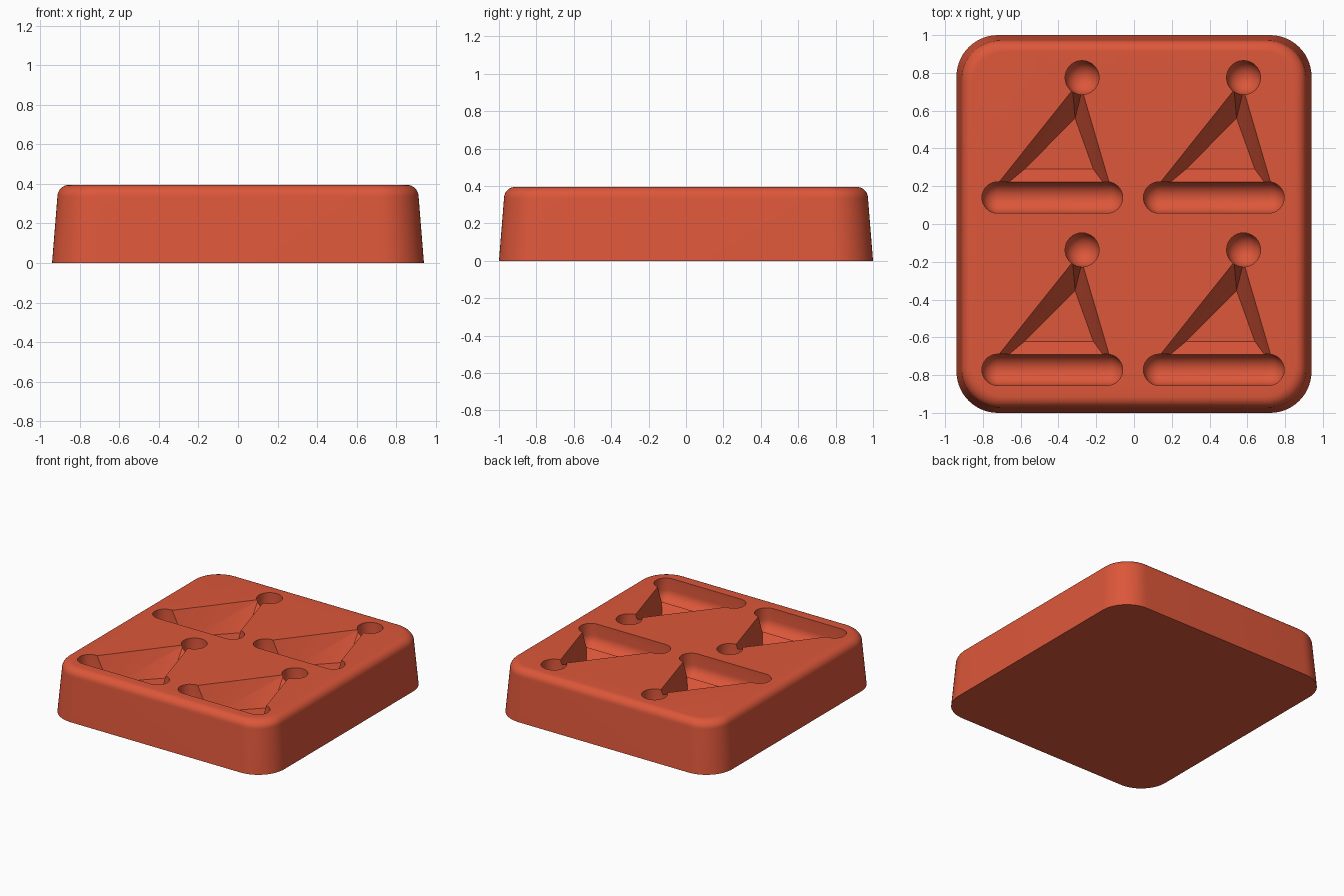
import bpy, bmesh
from math import sin, cos, pi, radians
from mathutils import Vector

old = bpy.data.objects.get("Cube")
if old:
    bpy.data.objects.remove(old)

TOP = 0.395
CELLS = [(x, y) for x in (0, 0.855) for y in (0, -0.912)]

red = bpy.data.materials.new("brick red")
red.use_nodes = True
COLOUR = (0.72, 0.095, 0.042, 1)
red.diffuse_color = COLOUR
red.node_tree.nodes["Principled BSDF"].inputs["Base Color"].default_value = COLOUR


def finish(name, bm):
    bmesh.ops.recalc_face_normals(bm, faces=bm.faces[:])
    mesh = bpy.data.meshes.new(name)
    bm.to_mesh(mesh)
    bm.free()
    mesh.materials.append(red)
    obj = bpy.data.objects.new(name, mesh)
    bpy.context.collection.objects.link(obj)
    return obj


def rounded_ring(bm, hx, hy, r, z, n=14):
    """Closed loop of a rounded rectangle."""
    ring = []
    for k, (sx, sy) in enumerate([(1, 1), (-1, 1), (-1, -1), (1, -1)]):
        for i in range(n + 1):
            a = (k + i / n) * pi / 2
            ring.append(bm.verts.new((sx * (hx - r) + r * cos(a),
                                      sy * (hy - r) + r * sin(a), z)))
    return ring


def hull_cutter(name, points):
    """Convex pocket shape repeated in every cell."""
    bm = bmesh.new()
    for dx, dy in CELLS:
        verts = [bm.verts.new(p + Vector((dx, dy, 0))) for p in points]
        res = bmesh.ops.convex_hull(bm, input=verts)
        inner = {v for v in res["geom_interior"] + res["geom_unused"]
                 if isinstance(v, bmesh.types.BMVert)}
        bmesh.ops.delete(bm, geom=list(inner), context="VERTS")
    bmesh.ops.dissolve_limit(bm, angle_limit=radians(0.5),
                             verts=bm.verts[:], edges=bm.edges[:])
    obj = finish(name, bm)
    obj.hide_render = True
    return obj


def bowl(x, y, r, depth, n=32, rows=8):
    """Points of a round-bottomed well with upright walls."""
    pts = []
    for i in range(n):
        a = 2 * pi * i / n
        c, s = cos(a), sin(a)
        pts.append(Vector((x + r * c, y + r * s, TOP + 0.05)))
        for j in range(rows):
            b = j / rows * pi / 2
            pts.append(Vector((x + r * cos(b) * c, y + r * cos(b) * s,
                               TOP - depth - r * sin(b))))
    pts.append(Vector((x, y, TOP - depth - r)))
    return pts


# Tray block: tapered sides and a rounded upper rim
bm = bmesh.new()
FILLET = 0.06
levels = [(0, 0)] + [(0.027 + FILLET * (1 - cos(a)), TOP - FILLET + FILLET * sin(a))
                     for a in (radians(90 * i / 8) for i in range(9))]
rings = [rounded_ring(bm, 0.94 - d, 1 - d, 0.22 - d * 0.5, z) for d, z in levels]
for lo, hi in zip(rings, rings[1:]):
    for i in range(len(lo)):
        j = (i + 1) % len(lo)
        bm.faces.new((lo[i], lo[j], hi[j], hi[i]))
bm.faces.new(rings[0][::-1])
bm.faces.new(rings[-1])
tray = finish("mould_tray", bm)

# Pocket shapes: round well, long slot and sloping triangle
well = hull_cutter("round_well_cutter", bowl(-0.275, 0.775, 0.09, 0.09))
slot = hull_cutter("long_slot_cutter",
                   bowl(-0.722, 0.14, 0.083, 0.09) + bowl(-0.143, 0.14, 0.083, 0.09))
outline = [(-0.72, 0.215), (-0.13, 0.215), (-0.275, 0.71), (-0.325, 0.71)]
step = [(-0.67, 0.215), (-0.16, 0.215)]
floor = [(-0.58, 0.29), (-0.215, 0.29), (-0.312, 0.56)]
triangle = hull_cutter(
    "triangle_pocket_cutter",
    [Vector((x, y, z)) for shape, heights in
     ((outline, (TOP, TOP + 0.05)), (step, (TOP - 0.1,)), (floor, (TOP - 0.19,)))
     for z in heights for x, y in shape])

# Cut the pockets
bpy.ops.object.select_all(action="DESELECT")
bpy.context.view_layer.objects.active = tray
tray.select_set(True)
for cutter in (triangle, slot, well):
    mod = tray.modifiers.new(cutter.name, "BOOLEAN")
    mod.operation = "DIFFERENCE"
    mod.solver = "EXACT"
    mod.object = cutter
    bpy.ops.object.modifier_apply(modifier=mod.name)
    bpy.data.objects.remove(cutter)
bpy.ops.object.shade_smooth_by_angle(angle=radians(30))
